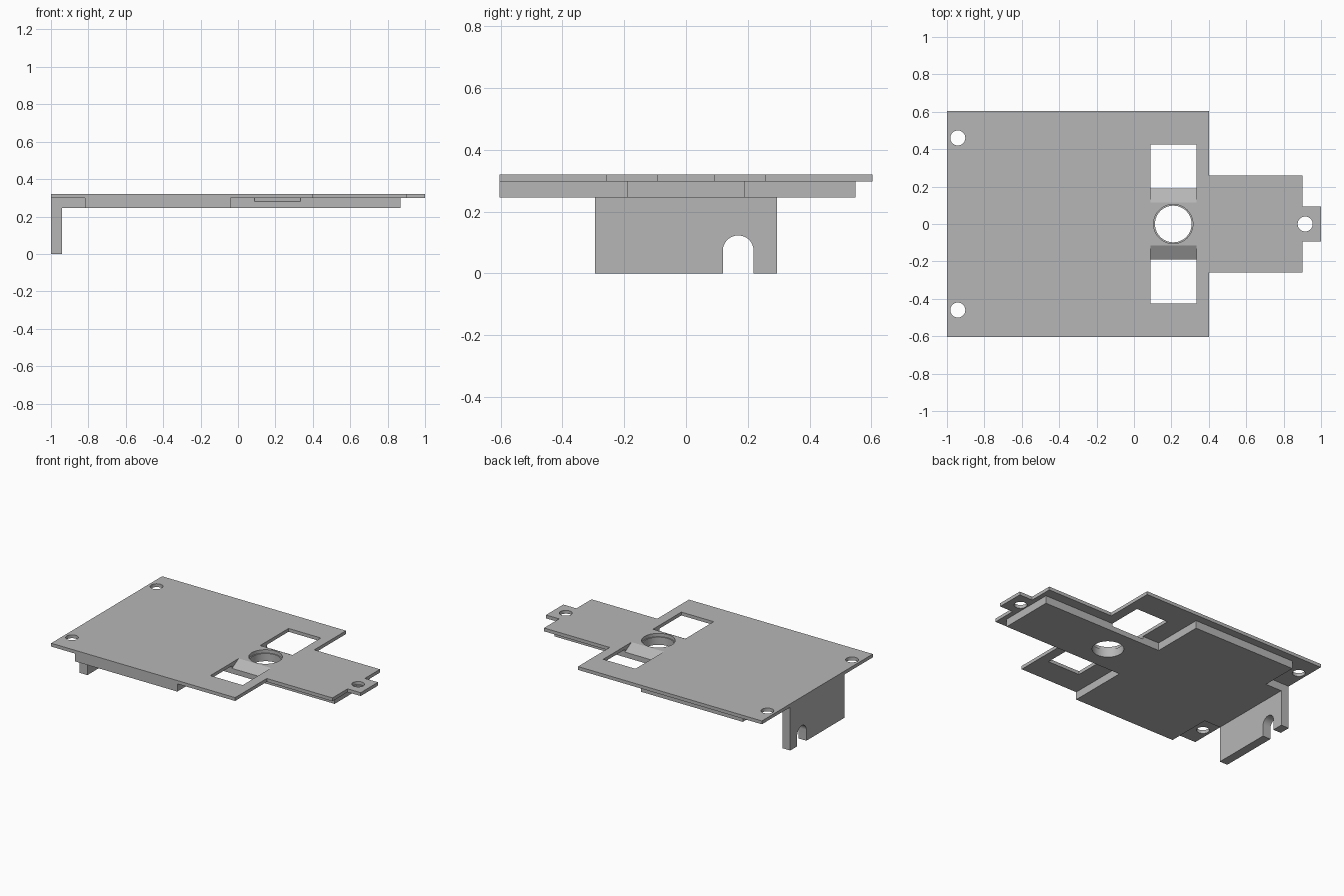
import bpy, bmesh, math
from mathutils import Vector

if "Cube" in bpy.data.objects:
    bpy.data.objects.remove(bpy.data.objects["Cube"])

grey = bpy.data.materials.new("plain grey")
grey.use_nodes = True
grey.diffuse_color = (0.47, 0.47, 0.47, 1)
grey.node_tree.nodes["Principled BSDF"].inputs["Base Color"].default_value = grey.diffuse_color


def prism(name, outline, low, high, along="z"):
    """Extrude a 2D outline: (x, y) along z, or (y, z) along x."""
    def place(p, d):
        return (d, *p) if along == "x" else (*p, d)
    bm = bmesh.new()
    face = bm.faces.new([bm.verts.new(place(p, low)) for p in outline])
    step = Vector(place((0, 0), high - low))
    new = bmesh.ops.extrude_face_region(bm, geom=[face])["geom"]
    bmesh.ops.translate(bm, vec=step, verts=[v for v in new if isinstance(v, bmesh.types.BMVert)])
    bmesh.ops.recalc_face_normals(bm, faces=bm.faces)
    mesh = bpy.data.meshes.new(name)
    bm.to_mesh(mesh)
    bm.free()
    mesh.materials.append(grey)
    obj = bpy.data.objects.new(name, mesh)
    bpy.context.collection.objects.link(obj)
    return obj


def arc(cx, cy, r, start, end, count):
    angles = [start + (end - start) * i / count for i in range(count + 1)]
    return [(cx + r * math.cos(a), cy + r * math.sin(a)) for a in angles]


def drill(cx, cy, r):
    return prism("hole_cutter", arc(cx, cy, r, 0, math.tau, 48)[:-1], 0.15, 0.45)


def window(side):
    # The sloped underside of the cutter leaves a ramp beside the bore
    section = [(0.1, 0.33), (0.425, 0.149), (0.425, 0.4), (0.1, 0.4)]
    return prism("window_cutter", [(y * side, z) for y, z in section], 0.087, 0.333, "x")


def cut(obj, cutters):
    bpy.context.view_layer.objects.active = obj
    for cutter in cutters:
        cutter.hide_render = True
        mod = obj.modifiers.new("cut", "BOOLEAN")
        mod.operation = "DIFFERENCE"
        mod.solver = "EXACT"
        mod.object = cutter
        bpy.ops.object.modifier_apply(modifier=mod.name)
        bpy.data.objects.remove(cutter)


def smooth(obj):
    bpy.ops.object.select_all(action="DESELECT")
    obj.select_set(True)
    bpy.context.view_layer.objects.active = obj
    bpy.ops.object.shade_smooth_by_angle(angle=math.radians(25))


# Thin top plate, stepping down to a narrow neck and end tab
half = [(-1, 0.603), (0.4, 0.603), (0.4, 0.258), (0.9, 0.258), (0.9, 0.094), (1, 0.094)]
plate = prism("top_plate", half + [(x, -y) for x, y in reversed(half)], 0.298, 0.321)
cut(plate, [window(1), window(-1), drill(0.21, 0, 0.105), drill(0.915, 0, 0.04),
            drill(-0.942, 0.46, 0.04), drill(-0.942, -0.46, 0.04)])

# Thicker block below the plate
block = prism("lower_block", [
    (-1, 0.295), (-0.817, 0.295), (-0.817, 0.549), (-0.04, 0.549), (-0.04, 0.189), (0.868, 0.189),
    (0.868, -0.189), (-0.04, -0.189), (-0.04, -0.603), (-0.817, -0.603), (-0.817, -0.295),
    (-1, -0.295)], 0.245, 0.298)
cut(block, [window(1), window(-1), drill(0.21, 0, 0.098)])

# Downward leg with an arched notch
notch = arc(0.169, 0.073, 0.05, math.pi, 0, 24)
leg = prism("notched_leg", [(-0.295, 0.245), (-0.295, 0), (0.119, 0)] + notch
            + [(0.219, 0), (0.295, 0), (0.295, 0.245)], -1, -0.94, "x")

for part in (plate, block, leg):
    smooth(part)
